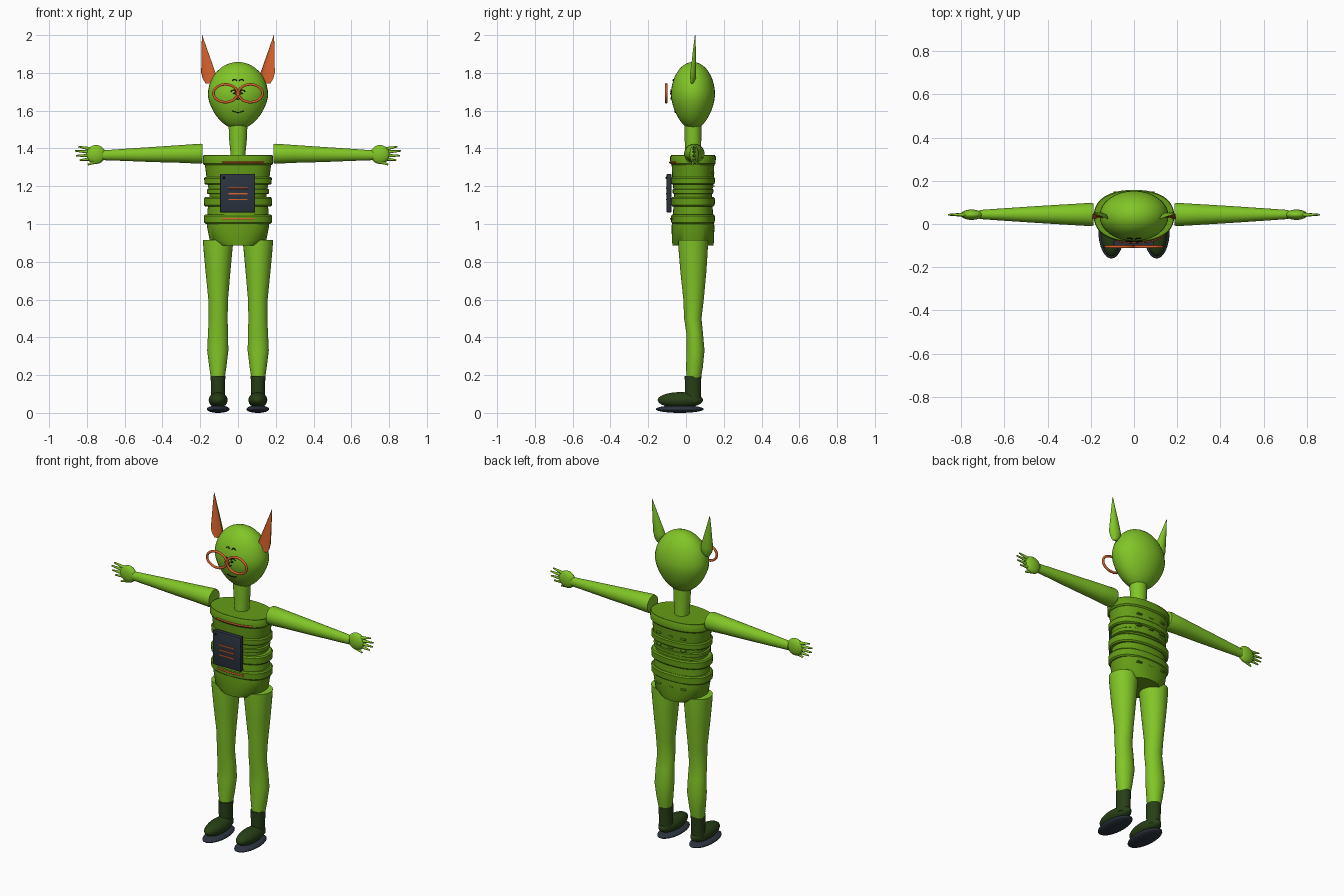
import bpy, bmesh, math
from mathutils import Vector, Matrix

cube = bpy.data.objects.get("Cube")
if cube:
    bpy.data.objects.remove(cube, do_unlink=True)


def material(name, rgb):
    m = bpy.data.materials.new(name)
    m.use_nodes = True
    m.diffuse_color = (*rgb, 1)
    m.node_tree.nodes["Principled BSDF"].inputs["Base Color"].default_value = (*rgb, 1)
    return m


SKIN = material("lime skin", (0.22, 0.56, 0.02))
SUIT = material("leaf green suit", (0.13, 0.34, 0.008))
BOOT = material("dark green boot", (0.02, 0.05, 0.008))
SLATE = material("slate", (0.025, 0.034, 0.05))
ORANGE = material("orange", (0.68, 0.12, 0.025))
BLACK = material("black", (0.005, 0.005, 0.005))
YC = 0.037  # depth of the body axis


def finish(name, bm, *mats):
    bmesh.ops.recalc_face_normals(bm, faces=bm.faces)
    mesh = bpy.data.meshes.new(name)
    bm.to_mesh(mesh)
    bm.free()
    ob = bpy.data.objects.new(name, mesh)
    bpy.context.collection.objects.link(ob)
    for m in mats:
        mesh.materials.append(m)
    bpy.ops.object.select_all(action="DESELECT")
    ob.select_set(True)
    bpy.context.view_layer.objects.active = ob
    bpy.ops.object.shade_smooth_by_angle(angle=math.radians(40))
    return ob


def loft(name, rings, mats, n=32, power=2.0, axis="z", dish=1.0, front=None):
    """Skin elliptical rings given as (position, centre u, centre v, radius u, radius v)."""
    bm, rows = bmesh.new(), []
    for t, cu, cv, ru, rv in rings:
        row = []
        for k in range(n):
            a = 2 * math.pi * k / n
            c, s = math.cos(a), math.sin(a)
            u = cu + ru * math.copysign(abs(c) ** (2 / power), c)
            w = math.copysign(abs(s) ** (2 / power), s)
            v = cv + rv * w * (dish if w < 0 else 1)
            row.append(bm.verts.new((u, v, t) if axis == "z" else (t, v, u)))
        rows.append(row)
    for lo, hi in zip(rows, rows[1:]):
        for k in range(n):
            f = bm.faces.new((lo[k], lo[(k + 1) % n], hi[(k + 1) % n], hi[k]))
            if front is not None and math.sin(2 * math.pi * (k + 0.5) / n) < front:
                f.material_index = 1
    bm.faces.new(rows[0])
    bm.faces.new(rows[-1])
    return finish(name, bm, *mats)


def ball(name, centre, size, mat, taper=0.0):
    bm = bmesh.new()
    bmesh.ops.create_uvsphere(bm, u_segments=32, v_segments=20, radius=1)
    for v in bm.verts:
        k = 1 + taper * min(v.co.z, 0)
        v.co = Vector((v.co.x * k * size[0], v.co.y * k * size[1], v.co.z * size[2])) + Vector(centre)
    return finish(name, bm, mat)


def spike(name, a, b, r1, r2, mat):
    a, b = Vector(a), Vector(b)
    d = b - a
    m = Matrix.Translation((a + b) / 2) @ d.to_track_quat("Z", "Y").to_matrix().to_4x4()
    bm = bmesh.new()
    bmesh.ops.create_cone(bm, cap_ends=True, segments=12, radius1=r1, radius2=r2, depth=d.length, matrix=m)
    return finish(name, bm, mat)


def box(name, centre, size, mat, bevel):
    bm = bmesh.new()
    bmesh.ops.create_cube(bm, size=1, matrix=Matrix.Translation(centre) @ Matrix.Diagonal((*size, 1)))
    bmesh.ops.bevel(bm, geom=bm.edges[:], offset=bevel, segments=2, affect="EDGES", profile=0.5)
    return finish(name, bm, mat)


def wire(name, pts, r, mat, closed=False):
    cu = bpy.data.curves.new(name, "CURVE")
    cu.dimensions = "3D"
    cu.bevel_depth, cu.bevel_resolution, cu.use_fill_caps = r, 3, True
    sp = cu.splines.new("POLY")
    sp.points.add(len(pts) - 1)
    for p, co in zip(sp.points, pts):
        p.co = (*co, 1)
    sp.use_cyclic_u = closed
    cu.materials.append(mat)
    ob = bpy.data.objects.new(name, cu)
    bpy.context.collection.objects.link(ob)


def face_line(name, x0, z0, half, rise, r=0.0025):
    """Draw an arc on the front of the head."""
    pts = []
    for i in range(9):
        s = i / 4 - 1
        x, z = x0 + half * s, z0 + rise * (1 - s * s)
        t = (z - 1.68) / 0.178
        k = 1 + 0.16 * min(t, 0)
        pts.append((x, YC - 0.119 * k * math.sqrt(max(0, 1 - t * t - (x / (0.16 * k)) ** 2)), z))
    wire(name, pts, r, BLACK)


# Head and neck
ball("head", (0, YC, 1.68), (0.16, 0.117, 0.178), SKIN, 0.16)
loft("neck", [(1.34, 0, YC, .04, .045), (1.38, 0, YC, .04, .042), (1.45, 0, YC, .047, .044),
              (1.53, 0, YC, .05, .045)], [SKIN])

# Face
face_line("mouth", 0, 1.598, 0.03, -0.007)
face_line("nose", 0, 1.668, 0.012, -0.006)
for s, side in ((1, "left"), (-1, "right")):
    face_line(side + "_brow", s * 0.019, 1.758, 0.012, 0.008)
    face_line(side + "_eyelid", s * 0.024, 1.70, 0.014, 0.01)
    face_line(side + "_eye", s * 0.018, 1.688, 0.006, 0.004, 0.004)
    ring = [(s * 0.066 + 0.064 * math.cos(a), -0.105, 1.692 + 0.047 * math.sin(a))
            for a in (math.tau * i / 40 for i in range(40))]
    wire(side + "_glasses_rim", ring, 0.007, ORANGE, True)
wire("glasses_bridge", [(-0.015, -0.105, 1.692), (0.015, -0.105, 1.692)], 0.006, ORANGE)

# Torso: stepped padded suit
loft("suit_body", [(.885, 0, YC, .105, .108), (.915, 0, YC, .15, .112), (.99, 0, YC, .165, .113),
                   (1.07, 0, YC, .162, .105), (1.15, 0, YC, .15, .1), (1.24, 0, YC, .166, .11),
                   (1.32, 0, YC, .176, .113), (1.365, 0, YC, .183, .116)], [SUIT], 48, 2.3)
for name, z, h, rx, ry in (("hip_band", 1.025, .05, .18, .116), ("waist_band", 1.117, .05, .18, .116),
                           ("rib_band", 1.172, .028, .165, .108), ("chest_band", 1.228, .04, .179, .116),
                           ("collar_band", 1.338, .052, .186, .121)):
    loft(name, [(z - h / 2, 0, YC, rx - .008, ry - .008), (z - h * .35, 0, YC, rx - .001, ry - .001),
                (z + h * .35, 0, YC, rx, ry), (z + h / 2, 0, YC, rx - .006, ry - .006)], [SUIT], 48, 2.3)
for name, z, x0, x1, ry in (("collar_trim", 1.326, -.085, .135, .122), ("hip_trim", 1.028, -.085, .085, .117)):
    xs = [x0 + (x1 - x0) * i / 16 for i in range(17)]
    wire(name, [(x, YC - ry * (1 - abs(x / .186) ** 2.3) ** (1 / 2.3), z) for x in xs], .005, ORANGE)
# Small tabs around the back of the suit
for i, (x, z) in enumerate([(x, z) for z in (1.27, 1.2, 0.97) for x in (-.08, 0, .08)]):
    box("back_tab_%d" % i, (x, YC + .103, z), (.03, .022, .009), SUIT, .003)

# Chest panel
box("chest_panel", (-.002, -.09, 1.163), (.186, .027, .205), SLATE, .006)
for i, z in enumerate((1.19, 1.16, 1.13)):
    box("panel_stripe_%d" % i, (0, -.104, z), (.1, .006, .007), ORANGE, .001)
ball("panel_stud", (-.075, -.104, 1.245), (.006, .004, .006), BLACK)

for s, side in ((1, "left"), (-1, "right")):
    # Ear: dished blade with an orange hollow
    loft(side + "_ear", [(1.745, s * .16, .026, .012, .012), (1.77, s * .153, .022, .034, .03),
                         (1.8, s * .157, .022, .038, .032), (1.86, s * .167, .03, .027, .024),
                         (1.93, s * .179, .038, .014, .014), (2.0, s * .19, .047, .001, .002)],
         [SKIN, ORANGE], 24, dish=-0.35, front=-0.2)
    # Arm and hand
    loft(side + "_arm", [(s * .188, 1.372, .044, .05, .051), (s * .2, 1.372, .044, .053, .054),
                         (s * .3, 1.371, .044, .047, .048), (s * .45, 1.368, .044, .04, .039),
                         (s * .6, 1.366, .044, .032, .029), (s * .715, 1.364, .044, .026, .021)],
         [SKIN], axis="x")
    ball(side + "_hand", (s * .752, .043, 1.368), (.051, .024, .05), SKIN)
    for i, (z0, x1, z1) in enumerate(((1.395, .845, 1.41), (1.38, .862, 1.387),
                                      (1.362, .858, 1.362), (1.346, .838, 1.338))):
        spike("%s_finger_%d" % (side, i), (s * .77, .043, z0), (s * x1, .043, z1), .011, .004, SKIN)
    spike(side + "_thumb", (s * .735, .04, 1.335), (s * .795, .035, 1.315), .012, .005, SKIN)
    # Leg
    loft(side + "_leg", [(.18, s * .107, .04, .036, .038), (.24, s * .107, .045, .045, .044),
                         (.33, s * .107, .05, .056, .048), (.42, s * .106, .046, .053, .044),
                         (.5, s * .105, .036, .05, .046), (.6, s * .105, .04, .052, .054),
                         (.75, s * .106, .039, .066, .069), (.86, s * .106, .038, .076, .077),
                         (.915, s * .105, .038, .081, .079)], [SKIN])
    # Boot
    loft(side + "_boot_shaft", [(.06, s * .106, .037, .04, .043), (.1, s * .106, .037, .036, .042),
                                (.195, s * .106, .037, .039, .044)], [BOOT])
    ball(side + "_boot_foot", (s * .105, -.03, .068), (.05, .12, .042), BOOT)
    ball(side + "_boot_sole", (s * .105, -.033, .02), (.06, .127, .02), SLATE)
